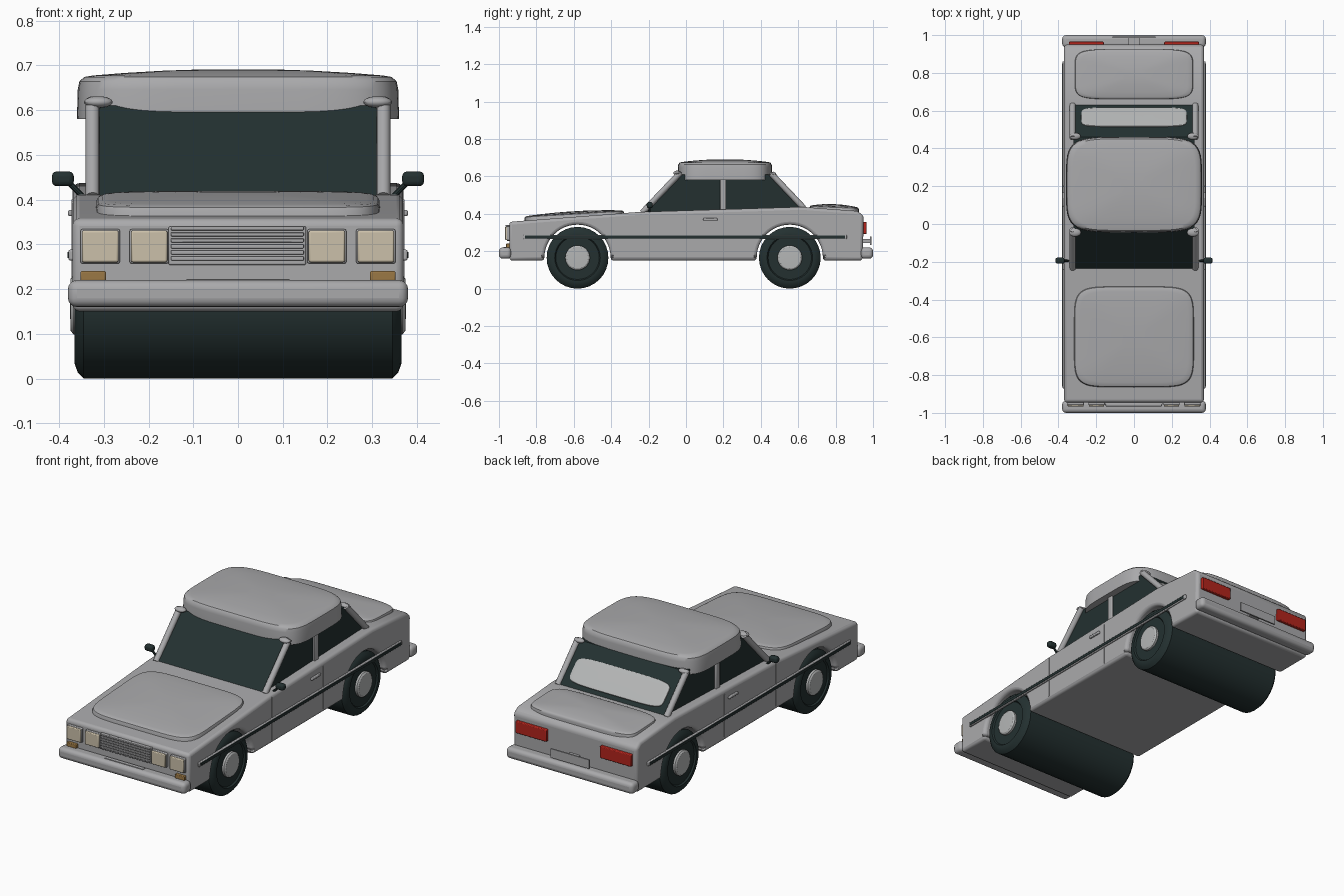
import bpy, bmesh, math
from mathutils import Vector, Matrix

if "Cube" in bpy.data.objects:
    bpy.data.objects.remove(bpy.data.objects["Cube"])


def mat(name, r, g, b):
    m = bpy.data.materials.new(name)
    m.diffuse_color = (r, g, b, 1)
    m.use_nodes = True
    m.node_tree.nodes["Principled BSDF"].inputs["Base Color"].default_value = m.diffuse_color
    return m


PAINT = mat("grey_paint", 0.40, 0.40, 0.41)
SILVER = mat("silver", 0.46, 0.47, 0.47)
DARK = mat("dark_glass_rubber", 0.017, 0.030, 0.030)
BEIGE = mat("headlight_beige", 0.60, 0.53, 0.40)
AMBER = mat("amber", 0.33, 0.19, 0.06)
RED = mat("red", 0.45, 0.018, 0.012)


def finish(name, bm, m, bevel=0, segs=2, angle=35):
    bmesh.ops.recalc_face_normals(bm, faces=bm.faces)
    me = bpy.data.meshes.new(name)
    bm.to_mesh(me)
    bm.free()
    me.materials.append(m)
    ob = bpy.data.objects.new(name, me)
    bpy.context.collection.objects.link(ob)
    if bevel:
        b = ob.modifiers.new("bevel", 'BEVEL')
        b.width, b.segments = bevel, segs
        b.limit_method, b.angle_limit = 'ANGLE', math.radians(angle)
        b.use_clamp_overlap = False
    bpy.ops.object.select_all(action='DESELECT')
    ob.select_set(True)
    bpy.context.view_layer.objects.active = ob
    bpy.ops.object.shade_smooth_by_angle(angle=math.radians(35))
    return ob


def box(name, x, y, z, m, bevel=0.0, segs=2):
    bm = bmesh.new()
    bmesh.ops.create_cube(bm, size=1)
    for v in bm.verts:
        v.co = Vector((sum(x) / 2 + v.co.x * (x[1] - x[0]),
                       sum(y) / 2 + v.co.y * (y[1] - y[0]),
                       sum(z) / 2 + v.co.z * (z[1] - z[0])))
    return finish(name, bm, m, bevel, segs)


def prism(name, pts, half, m, bevel=0.0, segs=3):
    # side profile (y, z) extruded across the width
    bm = bmesh.new()
    f = bm.faces.new([bm.verts.new((-half, y, z)) for y, z in pts])
    r = bmesh.ops.extrude_face_region(bm, geom=[f])
    for v in r["geom"]:
        if isinstance(v, bmesh.types.BMVert):
            v.co.x = half
    return finish(name, bm, m, bevel, segs)


def pad(name, hx, y, z, m, tilt=0.0, power=6, n=64):
    # domed panel: rounded-rectangle rings from base to crown
    base, edge, top = z
    cy, hy = sum(y) / 2, (y[1] - y[0]) / 2
    r = (edge - base) * 0.3
    crown = [(k, edge + (top - edge) * (1 - k * k)) for k in (0.9, 0.7, 0.45, 0.2)]
    rings = [(1, base), (0.995, edge - r), (0.985, edge - r * 0.35), (0.955, edge)] + crown
    bm = bmesh.new()
    loops = []
    for k, h in rings:
        loop = []
        for i in range(n):
            a = 2 * math.pi * i / n
            c, s = math.cos(a), math.sin(a)
            u = math.copysign(abs(c) ** (2 / power), c)
            w = math.copysign(abs(s) ** (2 / power), s)
            loop.append(bm.verts.new((hx * k * u, cy + hy * k * w, h + tilt * hy * k * w)))
        loops.append(loop)
    for a, b in zip(loops, loops[1:]):
        for i in range(n):
            j = (i + 1) % n
            bm.faces.new((a[i], a[j], b[j], b[i]))
    bm.faces.new(loops[0])
    bm.faces.new(loops[-1])
    return finish(name, bm, m)


def lathe(name, prof, cy, cz, m, n=32):
    # (x, radius) profile spun around the axle
    bm = bmesh.new()
    vs = [bm.verts.new((x, 0, r)) for x, r in prof]
    es = [bm.edges.new(p) for p in zip(vs, vs[1:])]
    bmesh.ops.spin(bm, geom=vs + es, axis=(1, 0, 0), cent=(0, 0, 0),
                   angle=2 * math.pi, steps=n, use_duplicate=False)
    bmesh.ops.remove_doubles(bm, verts=bm.verts, dist=1e-5)
    bmesh.ops.translate(bm, verts=bm.verts, vec=(0, cy, cz))
    return finish(name, bm, m)


def rod(name, p, q, rad, m, n=12):
    p, q = Vector(p), Vector(q)
    bm = bmesh.new()
    rot = (q - p).to_track_quat('Z', 'Y').to_matrix().to_4x4()
    bmesh.ops.create_cone(bm, cap_ends=True, segments=n, radius1=rad, radius2=rad,
                          depth=(q - p).length, matrix=Matrix.Translation((p + q) / 2) @ rot)
    return finish(name, bm, m)


def blob(name, c, s, m):
    bm = bmesh.new()
    bmesh.ops.create_uvsphere(bm, u_segments=16, v_segments=10, radius=1,
                              matrix=Matrix.Translation(c) @ Matrix.Diagonal((*s, 1)))
    return finish(name, bm, m)


# lower body with wheel arches in the profile
AXLES = (-0.58, 0.555)
WZ, AR = 0.165, 0.177
under = []
for cy in AXLES:
    for i in range(25):
        a = math.pi * (1 - i / 24)
        under.append((cy + AR * math.cos(a), WZ + AR * math.sin(a)))
    under.append((cy + AR, 0.15))
    under.insert(len(under) - 26, (cy - AR, 0.15))
prism("body", [(-0.945, 0.15)] + under +
      [(0.945, 0.15), (0.95, 0.39), (0.915, 0.415), (0.62, 0.437), (-0.25, 0.41), (-0.945, 0.357)],
      0.37, PAINT, 0.016)

# hood, boot lid and roof
pad("hood_panel", 0.318, (-0.865, -0.33), (0.365, 0.402, 0.414), PAINT, 0.06)
pad("boot_lid", 0.315, (0.66, 0.925), (0.40, 0.438, 0.452), PAINT, -0.04)
pad("roof", 0.36, (-0.045, 0.462), (0.58, 0.674, 0.692), PAINT, 0.0, 5)

# glass cabin
prism("cabin_glass", [(-0.235, 0.40), (-0.235, 0.41), (-0.03, 0.61), (0.46, 0.61),
                      (0.632, 0.435), (0.632, 0.40)], 0.32, DARK)

# pale rear window panel lying on the rear slope
rw = pad("rear_window", 0.28, (-0.072, 0.072), (-0.004, 0.004, 0.005), SILVER, 0, 6)
rw.location = (0, 0.566, 0.505)
rw.rotation_euler = (-math.atan2(0.175, 0.172), 0, 0)

# full-width wheel drums
for tag, cy in zip(("front", "rear"), AXLES):
    half = [(0.345, 0.165), (0.358, 0.152), (0.365, 0.132), (0.365, 0.122), (0.357, 0.116), (0.357, 0)]
    lathe(tag + "_wheels", [(-x, r) for x, r in reversed(half)] + half, cy, WZ, DARK)
    for s in (-1, 1):
        lathe(tag + "_hub", [(s * 0.35, 0.066), (s * 0.368, 0.066), (s * 0.374, 0.058), (s * 0.376, 0)],
              cy, WZ, SILVER)

# bumpers
box("front_bumper", (-0.38, 0.38), (-1.0, -0.935), (0.16, 0.22), PAINT, 0.02, 4)
box("rear_bumper", (-0.38, 0.38), (0.935, 1.0), (0.16, 0.22), PAINT, 0.02, 4)

# grille with slats
box("grille", (-0.155, 0.152), (-0.957, -0.93), (0.254, 0.34), PAINT, 0.003)
for i in range(6):
    z = 0.264 + i * 0.0135
    box("grille_slat", (-0.15, 0.147), (-0.965, -0.95), (z, z + 0.009), PAINT, 0.002)

# number plates
box("front_plate", (-0.115, 0.115), (-0.975, -0.955), (0.212, 0.223), PAINT)
box("rear_plate", (-0.115, 0.115), (0.985, 0.993), (0.232, 0.28), PAINT)
box("rear_plate_mount", (-0.03, 0.03), (0.94, 0.986), (0.245, 0.265), PAINT)


def span(s, a, b):
    return tuple(sorted((s * a, s * b)))


# parts repeated on both sides
for s in (-1, 1):
    for a, b in ((0.155, 0.242), (0.264, 0.352)):
        box("headlight_bezel", span(s, a, b), (-0.958, -0.93), (0.257, 0.334), PAINT, 0.004)
        box("headlight", span(s, a + 0.003, b - 0.003), (-0.967, -0.94), (0.26, 0.331), BEIGE, 0.004)
    box("turn_signal", span(s, 0.295, 0.352), (-0.962, -0.93), (0.218, 0.24), AMBER, 0.003)
    box("tail_light", span(s, 0.16, 0.345), (0.93, 0.965), (0.292, 0.357), RED, 0.004)

    # roof pillars
    rod("front_pillar", (s * 0.325, -0.235, 0.405), (s * 0.325, -0.03, 0.62), 0.016, PAINT)
    rod("rear_pillar", (s * 0.325, 0.63, 0.43), (s * 0.325, 0.455, 0.615), 0.016, PAINT)
    box("middle_pillar", span(s, 0.31, 0.332), (0.183, 0.215), (0.40, 0.60), PAINT, 0.004)
    blob("front_pillar_cap", (s * 0.312, -0.045, 0.618), (0.032, 0.022, 0.013), PAINT)
    blob("rear_pillar_cap", (s * 0.312, 0.465, 0.612), (0.03, 0.018, 0.012), PAINT)

    # side moulding, door seams and handle
    box("side_moulding", span(s, 0.365, 0.379), (-0.87, 0.86), (0.264, 0.288), PAINT, 0.004)
    box("moulding_insert", span(s, 0.376, 0.381), (-0.86, 0.85), (0.269, 0.283), DARK)
    for y in (-0.24, 0.2):
        box("door_seam", span(s, 0.366, 0.372), (y - 0.003, y + 0.003), (0.17, 0.40), PAINT)
    box("door_handle", span(s, 0.365, 0.38), (0.092, 0.168), (0.363, 0.377), PAINT, 0.004)

    # door mirror
    box("door_mirror", span(s, 0.367, 0.416), (-0.21, -0.178), (0.43, 0.463), DARK, 0.011, 3)
    rod("mirror_arm", (s * 0.345, -0.195, 0.405), (s * 0.385, -0.195, 0.445), 0.006, DARK, 8)
